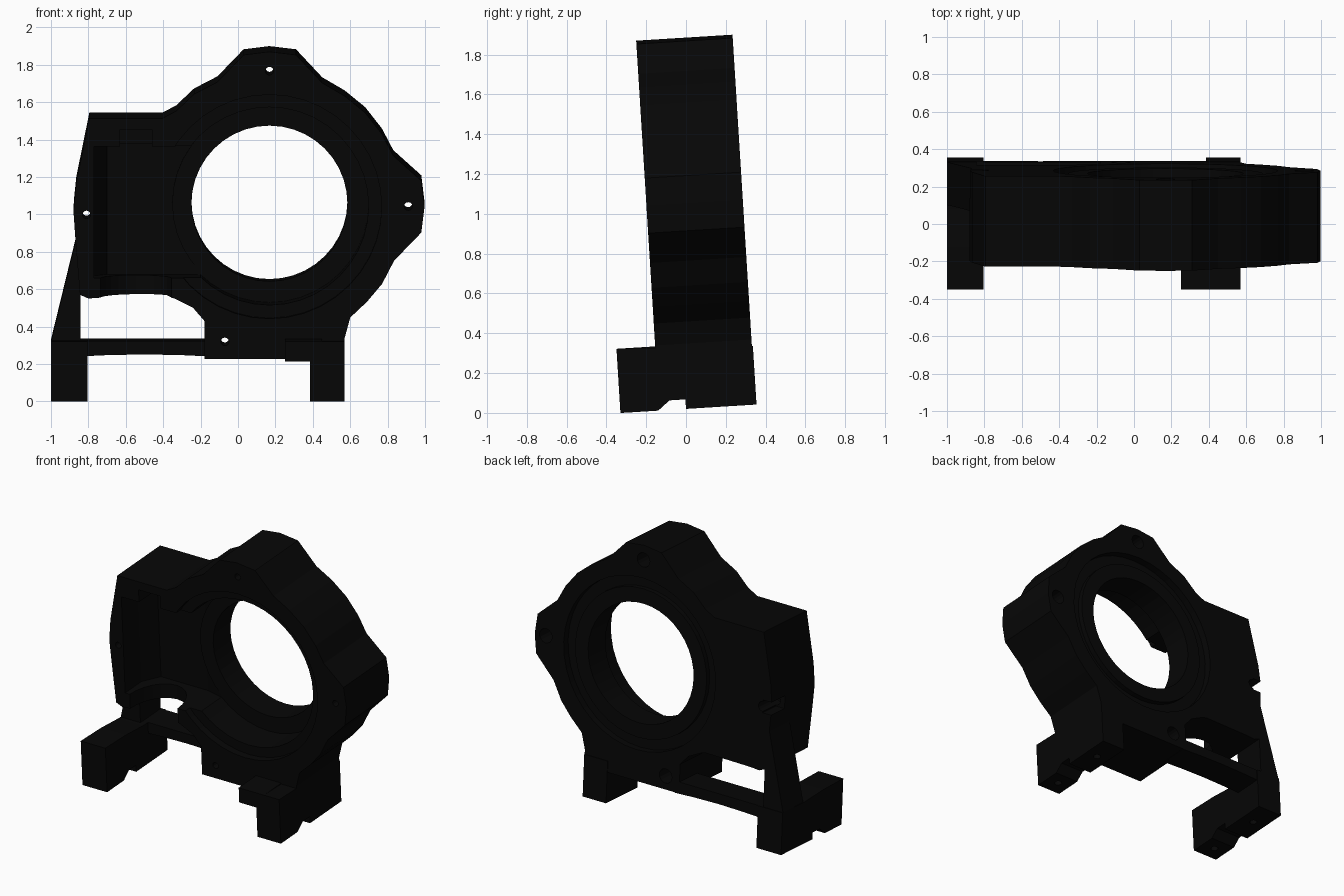
import bpy, bmesh, math
from mathutils import Matrix, Vector

if "Cube" in bpy.data.objects:
    bpy.data.objects.remove(bpy.data.objects["Cube"])

black = bpy.data.materials.new("black_casting")
black.use_nodes = True
colour = (0.002, 0.002, 0.002, 1)
black.diffuse_color = colour
black.node_tree.nodes["Principled BSDF"].inputs["Base Color"].default_value = colour

FRONT, BACK = -0.135, 0.35       # faces of the main slab
FOOT_BACK = 0.355
CX, CZ = 0.168, 1.032            # centre of the bore
LIP = 0.14                       # front of the innermost bore step
TILT = Matrix.Translation((0, 0, 0.02)) @ Matrix.Rotation(math.radians(3.56), 4, "X")
parts = []


def solid(name, points, offset, part=True):
    """Extrude a flat loop of 3D points along an offset."""
    bm = bmesh.new()
    face = bm.faces.new([bm.verts.new(p) for p in points])
    new = bmesh.ops.extrude_face_region(bm, geom=[face])["geom"]
    bmesh.ops.translate(bm, vec=Vector(offset),
                        verts=[v for v in new if isinstance(v, bmesh.types.BMVert)])
    bmesh.ops.recalc_face_normals(bm, faces=bm.faces)
    mesh = bpy.data.meshes.new(name)
    bm.to_mesh(mesh)
    bm.free()
    mesh.materials.append(black)
    obj = bpy.data.objects.new(name, mesh)
    bpy.context.collection.objects.link(obj)
    if part:
        parts.append(obj)
    return obj


def plate(name, outline, y0, y1, part=True):
    return solid(name, [(x, y0, z) for x, z in outline], (0, y1 - y0, 0), part)


def side_profile(name, outline, x0, x1):
    return solid(name, [(x0, y, z) for y, z in outline], (x1 - x0, 0, 0))


def rect(x0, x1, z0, z1):
    return [(x0, z0), (x1, z0), (x1, z1), (x0, z1)]


def circle(x, z, r, n=40):
    return [(x + r * math.cos(2 * math.pi * i / n),
             z + r * math.sin(2 * math.pi * i / n)) for i in range(n)]


def cut(target, cutter):
    cutter.hide_render = True
    mod = target.modifiers.new("cut", "BOOLEAN")
    mod.operation, mod.solver, mod.object = "DIFFERENCE", "EXACT", cutter
    bpy.context.view_layer.update()
    graph = bpy.context.evaluated_depsgraph_get()
    mesh = bpy.data.meshes.new_from_object(target.evaluated_get(graph))
    target.modifiers.clear()
    target.data = mesh
    bpy.data.objects.remove(cutter)


def cut_plate(target, outline, y0, y1):
    cut(target, plate("cutter", outline, y0, y1, False))


def cut_plan(target, outline, z0, z1):
    """Cut with an x-y outline raised from z0 to z1."""
    cut(target, solid("cutter", [(x, y, z0) for x, y in outline], (0, 0, z1 - z0), False))


# Main housing: lobed ring with a square-shouldered box on one side
housing = plate("housing", [
    (0.03, 1.845), (0.168, 1.862), (0.31, 1.845), (0.45, 1.695), (0.57, 1.625),
    (0.68, 1.535), (0.77, 1.42), (0.83, 1.305), (0.98, 1.17), (0.997, 1.03),
    (0.98, 0.893), (0.835, 0.743), (0.77, 0.618), (0.69, 0.523), (0.6, 0.438),
    (0.57, 0.328), (0.57, 0.215), (-0.18, 0.215), (-0.18, 0.42), (-0.24, 0.49),
    (-0.34, 0.54), (-0.38, 0.55), (-0.73, 0.545), (-0.8, 0.54), (-0.845, 0.56),
    (-0.868, 0.84), (-0.88, 1.01), (-0.865, 1.16), (-0.795, 1.505), (-0.405, 1.505),
    (-0.33, 1.545), (-0.235, 1.635), (-0.11, 1.7)], FRONT, BACK)

# Stepped bore: front steps, through hole, back recess around the hub
cut_plate(housing, circle(CX, CZ, 0.6), FRONT - 0.1, FRONT + 0.05)
cut_plate(housing, circle(CX, CZ, 0.53), FRONT - 0.1, LIP)
cut_plate(housing, circle(CX, CZ, 0.45), -0.5, 0.5)
cut_plate(housing, circle(CX, CZ, 0.6), BACK - 0.05, 0.5)

# Bearing hub inside the bore
hub = plate("bearing_hub", circle(CX, CZ, 0.52), LIP, BACK - 0.015)
cut_plate(hub, circle(CX, CZ, 0.417), -0.5, 0.5)

# Side pocket with a sloped wall, open to the front and to the bore
cut_plan(housing, [(-0.77, FRONT - 0.1), (-0.2, FRONT - 0.1), (-0.2, LIP),
                   (-0.33, 0.17), (-0.7, 0.17), (-0.77, 0.05)], 0.65, 1.355)
cut_plate(housing, rect(-0.63, -0.46, 1.3, 1.445), FRONT - 0.1, 0.1)
# Curved bite out of the pocket floor
cut_plan(housing, [(-0.545 - 0.19 * math.cos(math.pi * i / 12),
                    FRONT - 0.01 + 0.27 * math.sin(math.pi * i / 12))
                   for i in range(13)], 0.4, 0.7)

# Screw holes with back counterbores, one breaking out of the side
for x, z, r in [(CX, 1.759, 0.05), (0.91, 1.034, 0.05),
                (-0.81, 0.989, 0.035), (-0.07, 0.309, 0.05)]:
    cut_plate(housing, circle(x, z, 0.022, 12), -0.5, 0.5)
    cut_plate(housing, circle(x, z, r, 16), 0.14, 0.5)
cut_plate(housing, rect(-0.95, -0.81, 0.945, 1.035), 0.2, 0.5)

# Feet with a notched underside
foot_profile = [(-0.33, 0), (-0.14, 0), (-0.08, 0.048), (0, 0.048), (0, 0),
                (FOOT_BACK, 0), (FOOT_BACK, 0.295), (0.1, 0.295), (-0.1, 0.315),
                (-0.33, 0.323)]
for name, x0, x1 in [("right_foot", -1.0, -0.805), ("left_foot", 0.385, 0.57)]:
    foot = side_profile(name, foot_profile, x0, x1)
    for y in (-0.23, 0.18):
        cut_plan(foot, circle((x0 + x1) / 2, y, 0.025, 12), -0.1, 0.1)
plate("foot_ledge", rect(0.25, 0.45, 0.215, 0.323), -0.33, FRONT + 0.02)

# Sloping leg and cross beam at the back
plate("leg", [(-1, 0.29), (-0.843, 0.29), (-0.843, 0.56), (-0.8, 0.58),
              (-0.8, 0.84), (-0.866, 0.84)], 0.12, BACK)
plate("cross_beam", [(-0.85, 0.212), (-0.7, 0.219), (-0.5, 0.223), (-0.3, 0.219),
                     (-0.15, 0.212), (-0.15, 0.295), (-0.85, 0.295)], 0.15, BACK)

# Lean everything slightly backwards onto its feet
for obj in parts:
    obj.data.transform(TILT)
    obj.data.update()
